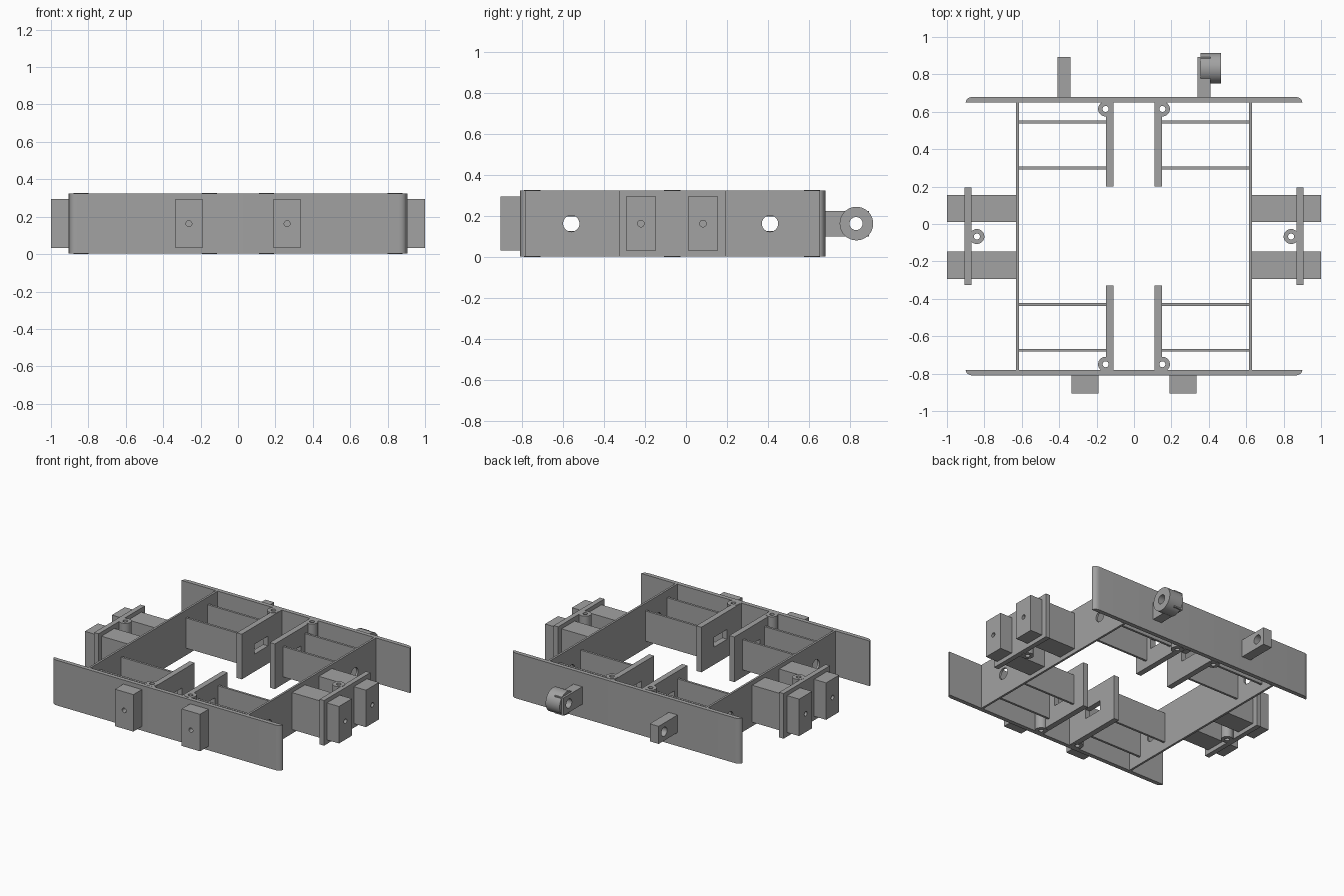
import bpy
import bmesh
import math

if "Cube" in bpy.data.objects:
    bpy.data.objects.remove(bpy.data.objects["Cube"])

grey = bpy.data.materials.new("plain_grey")
grey.use_nodes = True
grey.diffuse_color = (0.36, 0.36, 0.36, 1)
grey.node_tree.nodes["Principled BSDF"].inputs["Base Color"].default_value = (0.36, 0.36, 0.36, 1)

TOP, BOTTOM, MID = 0.324, 0.003, 0.163
BOSS_R, PIN_R = 0.04, 0.016


def finish(bm, name):
    bmesh.ops.recalc_face_normals(bm, faces=bm.faces)
    mesh = bpy.data.meshes.new(name)
    bm.to_mesh(mesh)
    bm.free()
    mesh.materials.append(grey)
    obj = bpy.data.objects.new(name, mesh)
    bpy.context.collection.objects.link(obj)
    return obj


def box(name, xs, ys, zs):
    bm = bmesh.new()
    bmesh.ops.create_cube(bm, size=1)
    for v in bm.verts:
        v.co = [sum(r) / 2 + c * abs(r[1] - r[0]) for r, c in zip((xs, ys, zs), v.co)]
    return finish(bm, name)


def cylinder(name, centre, radius, depth, axis="Z"):
    bm = bmesh.new()
    bmesh.ops.create_cone(bm, cap_ends=True, segments=32, radius1=radius, radius2=radius, depth=depth)
    obj = finish(bm, name)
    turn = {"X": (0, math.pi / 2, 0), "Y": (math.pi / 2, 0, 0), "Z": (0, 0, 0)}[axis]
    obj.rotation_euler = turn
    obj.location = centre
    return obj


def cut(obj, *cutters):
    # Subtract each cutter, apply the result and discard the cutter
    for cutter in cutters:
        cutter.hide_render = True
        mod = obj.modifiers.new("cut", "BOOLEAN")
        mod.operation = "DIFFERENCE"
        mod.solver = "EXACT"
        mod.object = cutter
        bpy.context.view_layer.objects.active = obj
        bpy.ops.object.modifier_apply(modifier=mod.name)
        bpy.data.objects.remove(cutter)
    return obj


def smooth(obj):
    bpy.ops.object.select_all(action="DESELECT")
    obj.select_set(True)
    bpy.context.view_layer.objects.active = obj
    bpy.ops.object.shade_smooth_by_angle(angle=math.radians(30))


def pin_hole(x, y):
    return cylinder("pin_cutter", (x, y, MID), PIN_R, 1)


def boss(name, x, y):
    tube = cylinder(name, (x, y, MID), BOSS_R, 2 * MID)
    smooth(cut(tube, pin_hole(x, y)))


# End plates with rounded outer corners
def end_plate(name, inner, outer):
    bm = bmesh.new()
    arc = [math.radians(a) for a in range(0, 91, 15)]
    right = [(0.86 + 0.04 * math.cos(a), inner + (outer - inner) * math.sin(a)) for a in arc]
    profile = right + [(-x, y) for x, y in reversed(right)]
    face = bm.faces.new([bm.verts.new((x, y, BOTTOM)) for x, y in profile])
    grown = bmesh.ops.extrude_face_region(bm, geom=[face])["geom"]
    for v in grown:
        if isinstance(v, bmesh.types.BMVert):
            v.co.z = TOP
    smooth(finish(bm, name))


end_plate("front_plate", -0.78, -0.81)
end_plate("back_plate", 0.65, 0.68)

for side, label in ((1, "left"), (-1, "right")):
    # Long side rail with two round openings
    rail = box(label + "_rail", (side * 0.615, side * 0.63), (-0.78, 0.65), (BOTTOM, TOP))
    cut(rail, *[cylinder("hole", (side * 0.62, y, MID), 0.04, 0.2, "X") for y in (-0.56, 0.41)])

    # Slotted centre walls, screw bosses and cross ribs
    for end, ys, slot, boss_y, ribs in (
        ("front", (-0.78, -0.33), (-0.62, -0.47), -0.75, (-0.43, -0.675)),
        ("back", (0.2, 0.65), (0.345, 0.495), 0.615, (0.3, 0.545)),
    ):
        where = end + "_" + label
        wall = box(where + "_wall", (side * 0.11, side * 0.15), ys, (BOTTOM, TOP))
        cut(wall,
            box("slot", (side * 0.05, side * 0.2), slot, (0.128, 0.198)),
            pin_hole(side * 0.152, boss_y))
        boss(where + "_boss", side * 0.152, boss_y)
        for i, y in enumerate(ribs):
            box(f"{where}_rib_{i + 1}", (side * 0.148, side * 0.617),
                (y - 0.008, y + 0.008), (0.055, 0.27))

    # Side arms, cross plate and its boss
    for name, y in (("front", -0.22), ("back", 0.083)):
        arm = box(f"{label}_{name}_arm", (side * 0.628, side), (y - 0.073, y + 0.073), (0.032, 0.295))
        cut(arm, cylinder("hole", (side, y, MID), PIN_R, 0.16, "X"))
    box(label + "_arm_plate", (side * 0.87, side * 0.905), (-0.325, 0.195), (BOTTOM, TOP))
    boss(label + "_arm_boss", side * 0.84, -0.067)

    # Front buffer block
    buffer = box(label + "_buffer", (side * 0.19, side * 0.335), (-0.905, -0.8), (0.032, 0.295))
    cut(buffer, cylinder("hole", (side * 0.2625, -0.905, MID), PIN_R, 0.16, "Y"))

    # Rear hitch bar
    bar = box(label + "_hitch_bar", (side * 0.34, side * 0.41), (0.67, 0.893), (0.1, 0.225))
    cut(bar, cylinder("hole", (side * 0.375, 0.83, MID), 0.032, 0.3, "X"))

# Hitch ring around the left bar, notched where the bar enters
ring = cylinder("hitch_ring", (0.41, 0.832, MID), 0.082, 0.11, "X")
cut(ring,
    cylinder("hole", (0.41, 0.83, MID), 0.032, 0.3, "X"),
    box("notch", (0.3, 0.41), (0.7, 0.778), (0, 0.4)))
smooth(ring)
